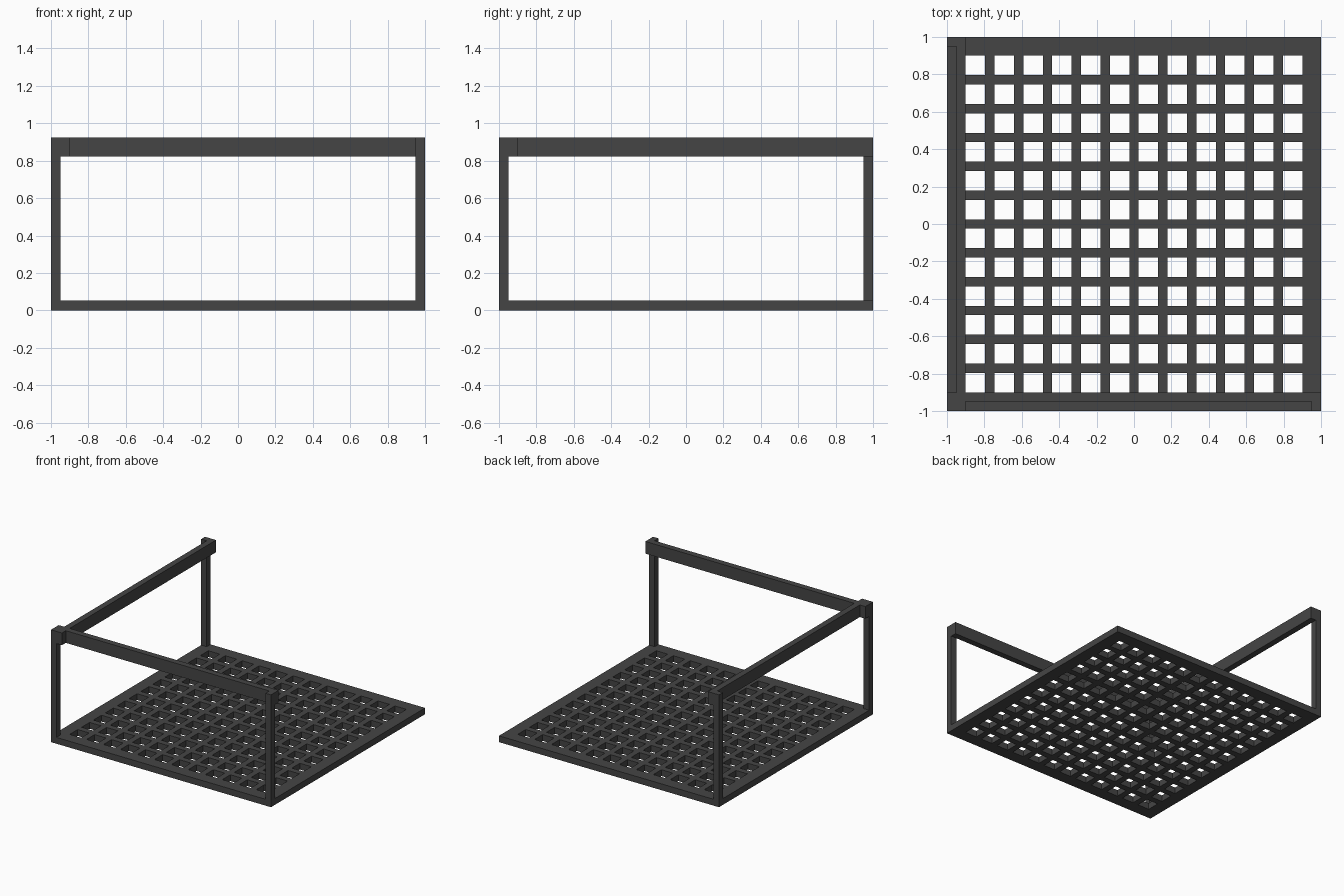
import bpy
import bmesh

cube = bpy.data.objects.get("Cube")
if cube:
    bpy.data.objects.remove(cube, do_unlink=True)

# Main sizes
FLOOR = 0.052      # grate thickness
RAIL_Z = 0.823     # underside of rails
TOP = 0.923        # top of rails
T = 0.05           # post and bar thickness
BORDER = 0.1       # grate border width
CELLS = 12         # openings per side

# Single dark metal material
metal = bpy.data.materials.new("dark_grey_metal")
metal.use_nodes = True
color = (0.06, 0.06, 0.06, 1.0)
metal.diffuse_color = color
metal.node_tree.nodes["Principled BSDF"].inputs["Base Color"].default_value = color


def add_object(name, bm):
    bmesh.ops.recalc_face_normals(bm, faces=bm.faces)
    mesh = bpy.data.meshes.new(name)
    bm.to_mesh(mesh)
    bm.free()
    mesh.materials.append(metal)
    obj = bpy.data.objects.new(name, mesh)
    bpy.context.collection.objects.link(obj)
    return obj


def box(name, x, y, z):
    """Box spanning the given (min, max) ranges."""
    bm = bmesh.new()
    bmesh.ops.create_cube(bm, size=1)
    for v in bm.verts:
        v.co = [r[0] if c < 0 else r[1] for c, r in zip(v.co, (x, y, z))]
    return add_object(name, bm)


# Floor grate: sheet of cells with every second one left open, then extruded
hole = (2 - 2 * BORDER - (CELLS - 1) * T) / CELLS
lines = [-1.0]
for i in range(CELLS):
    start = -1 + BORDER + i * (hole + T)
    lines += [start, start + hole]
lines.append(1.0)

bm = bmesh.new()
grid = [[bm.verts.new((x, y, 0)) for y in lines] for x in lines]
for i in range(len(lines) - 1):
    for j in range(len(lines) - 1):
        if i % 2 and j % 2:
            continue
        bm.faces.new((grid[i][j], grid[i + 1][j], grid[i + 1][j + 1], grid[i][j + 1]))
sheet = bmesh.ops.extrude_face_region(bm, geom=bm.faces[:])
for v in sheet["geom"]:
    if isinstance(v, bmesh.types.BMVert):
        v.co.z = FLOOR
add_object("floor_grate", bm)

# Posts at three corners
LOW, HIGH = (-1, -1 + T), (1 - T, 1)
WIDE = (-1, -1 + 2 * T)
for name, x, y in (("corner_post", LOW, LOW),
                   ("front_left_post", HIGH, LOW),
                   ("back_right_post", LOW, HIGH)):
    box(name, x, y, (FLOOR, RAIL_Z))

# Brackets on the post tops reach inward to hold the rails
rail_z = (RAIL_Z, TOP)
box("corner_bracket", WIDE, WIDE, rail_z)
box("front_left_bracket", HIGH, WIDE, rail_z)
box("back_right_bracket", WIDE, HIGH, rail_z)

# Rails sit just inside the line of the posts
span = (-1 + 2 * T, 1 - T)
inner = (-1 + T, -1 + 2 * T)
box("front_rail", span, inner, rail_z)
box("right_rail", inner, span, rail_z)
